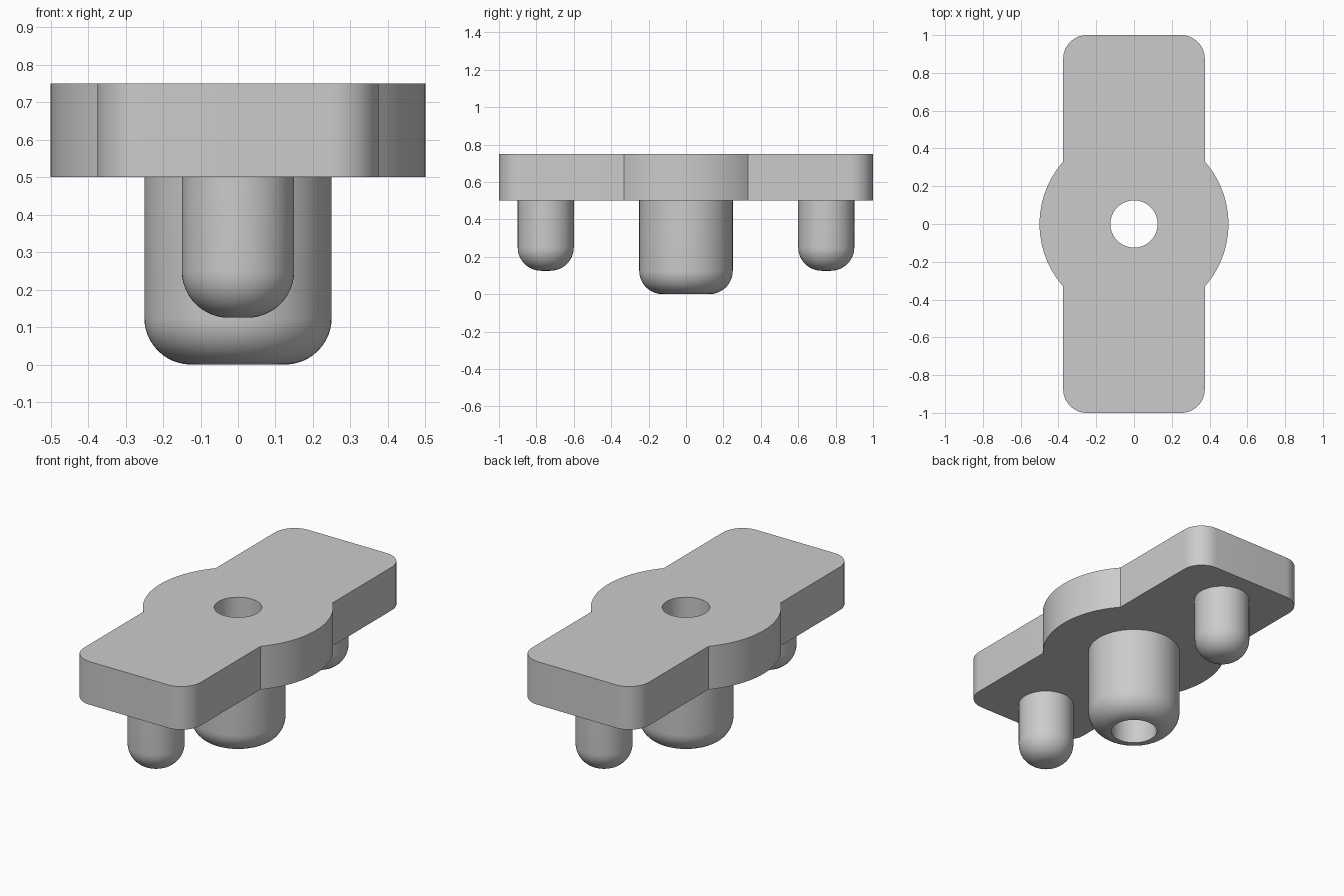
import bpy, bmesh
from math import pi, sin, cos, acos, radians

cube = bpy.data.objects.get("Cube")
if cube:
    bpy.data.objects.remove(cube, do_unlink=True)

grey = bpy.data.materials.new("plain grey")
grey.use_nodes = True
colour = (0.6, 0.6, 0.6, 1)
grey.diffuse_color = colour
grey.node_tree.nodes["Principled BSDF"].inputs["Base Color"].default_value = colour

PLATE_BOTTOM, PLATE_TOP = 0.5, 0.75
HALF_WIDTH, HUB, HOLE, FILLET = 0.375, 0.5, 0.125, 0.125


def arc(cx, cy, r, start, end, steps):
    """Points along a circular arc, both ends included."""
    angles = [start + (end - start) * i / steps for i in range(steps + 1)]
    return [(cx + r * cos(a), cy + r * sin(a)) for a in angles]


def finish(name, bm):
    bmesh.ops.recalc_face_normals(bm, faces=bm.faces)
    mesh = bpy.data.meshes.new(name)
    bm.to_mesh(mesh)
    bm.free()
    mesh.materials.append(grey)
    obj = bpy.data.objects.new(name, mesh)
    bpy.context.collection.objects.link(obj)
    bpy.ops.object.select_all(action="DESELECT")
    obj.select_set(True)
    bpy.context.view_layer.objects.active = obj
    bpy.ops.object.shade_smooth_by_angle(angle=radians(28))
    return obj


def add_loop(bm, points, z):
    verts = [bm.verts.new((x, y, z)) for x, y in points]
    return [bm.edges.new((a, b)) for a, b in zip(verts, verts[1:] + verts[:1])]


def lathe(name, profile, y=0.0, segments=64):
    """Revolve an (r, z) profile about a vertical axis."""
    bm = bmesh.new()
    verts = [bm.verts.new((r, 0, z)) for r, z in profile]
    edges = [bm.edges.new(pair) for pair in zip(verts, verts[1:])]
    bmesh.ops.spin(bm, geom=verts + edges, cent=(0, 0, 0), axis=(0, 0, 1),
                   angle=2 * pi, steps=segments)
    bmesh.ops.remove_doubles(bm, verts=bm.verts, dist=1e-5)
    bmesh.ops.translate(bm, verts=bm.verts, vec=(0, y, 0))
    return finish(name, bm)


# Plate: rounded bar merged with a round hub, pierced by the centre hole
meet = acos(HALF_WIDTH / HUB)
corner_x, corner_y = HALF_WIDTH - FILLET, 1 - FILLET
half = (arc(0, 0, HUB, -meet, meet, 24)
        + arc(corner_x, corner_y, FILLET, 0, pi / 2, 12)
        + arc(-corner_x, corner_y, FILLET, pi / 2, pi, 12))
outline = half + [(-x, -y) for x, y in half]

bm = bmesh.new()
edges = add_loop(bm, outline, PLATE_BOTTOM)
edges += add_loop(bm, arc(0, 0, HOLE, 0, 2 * pi, 64)[:-1], PLATE_BOTTOM)
bmesh.ops.triangle_fill(bm, edges=edges, use_beauty=True)
side = bmesh.ops.extrude_face_region(bm, geom=bm.faces[:], use_keep_orig=True)
top = [v for v in side["geom"] if isinstance(v, bmesh.types.BMVert)]
bmesh.ops.translate(bm, verts=top, vec=(0, 0, PLATE_TOP - PLATE_BOTTOM))
finish("plate", bm)


def rounded_foot(radius, z):
    return [(radius, PLATE_BOTTOM)] + arc(radius - FILLET, z + FILLET, FILLET,
                                          0, -pi / 2, 12)


# Hollow centre boss, rounded down to the hole
lathe("centre_boss", rounded_foot(0.25, 0) + [(HOLE, PLATE_BOTTOM)])

# Solid locating pins
for name, y in (("front_pin", -0.75), ("back_pin", 0.75)):
    lathe(name, rounded_foot(0.15, 0.125) + [(0, 0.125)], y)
